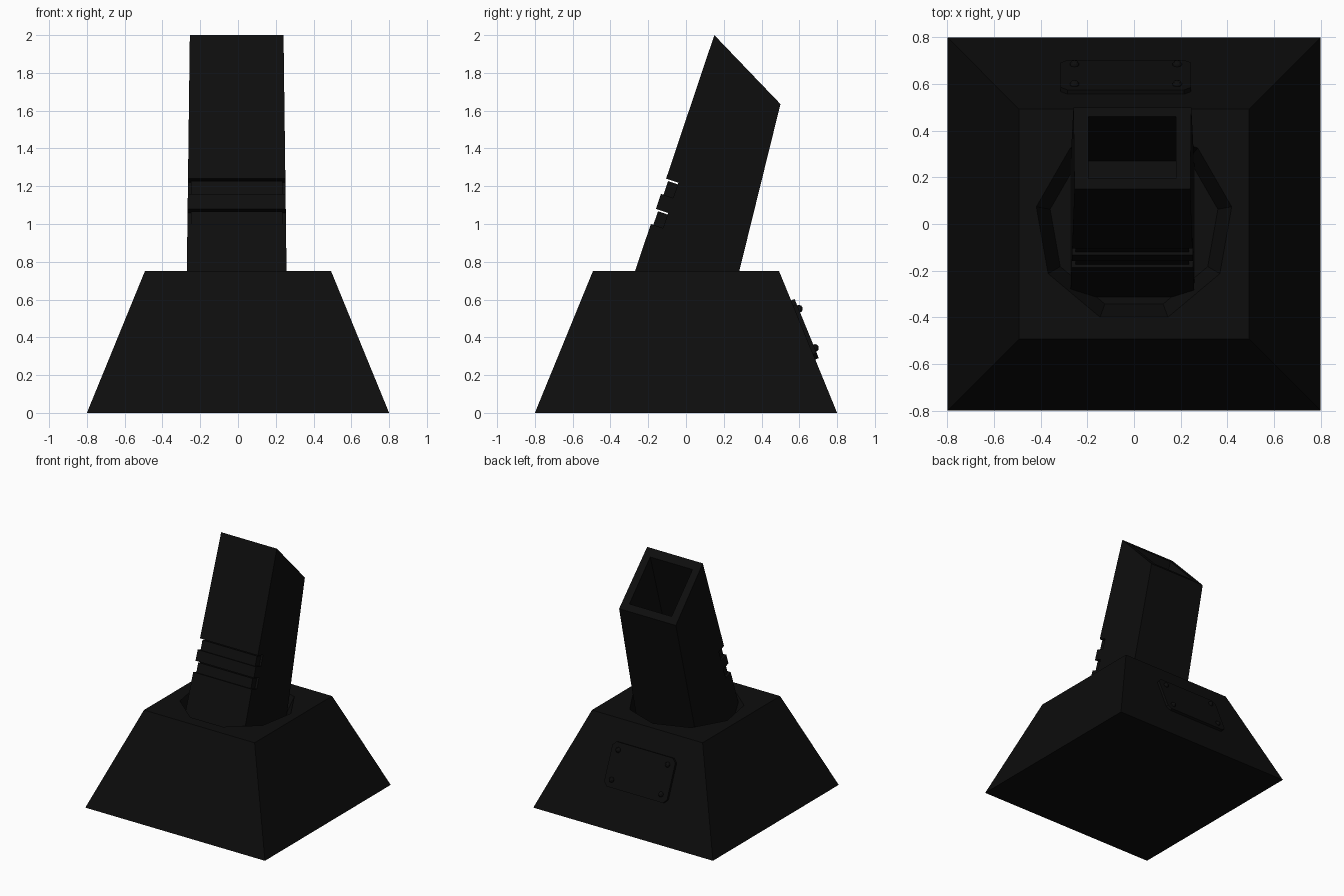
import bpy, bmesh, math
from mathutils import Matrix, Vector

if "Cube" in bpy.data.objects:
    bpy.data.objects.remove(bpy.data.objects["Cube"])

mat = bpy.data.materials.new("near_black")
mat.diffuse_color = (0.004, 0.004, 0.004, 1)
mat.use_nodes = True
mat.node_tree.nodes["Principled BSDF"].inputs["Base Color"].default_value = mat.diffuse_color


def finish(name, bm):
    bmesh.ops.recalc_face_normals(bm, faces=bm.faces[:])
    me = bpy.data.meshes.new(name)
    bm.to_mesh(me)
    bm.free()
    me.materials.append(mat)
    ob = bpy.data.objects.new(name, me)
    bpy.context.collection.objects.link(ob)
    return ob


def box(name, size, place, chamfer=0):
    bm = bmesh.new()
    bmesh.ops.create_cube(bm, size=1, matrix=Matrix.Diagonal((*size, 1)))
    if chamfer:  # clip the corners seen along local y
        edges = [e for e in bm.edges if abs(e.verts[0].co.y - e.verts[1].co.y) > 1e-4]
        bmesh.ops.bevel(bm, geom=edges, offset=chamfer, segments=1, affect='EDGES')
    bm.transform(place)
    return finish(name, bm)


def loft(name, lower, upper):
    bm = bmesh.new()
    a = [bm.verts.new(p) for p in lower]
    b = [bm.verts.new(p) for p in upper]
    n = len(a)
    bm.faces.new(a[::-1])
    bm.faces.new(b)
    for i in range(n):
        bm.faces.new((a[i], a[(i + 1) % n], b[(i + 1) % n], b[i]))
    return finish(name, bm)


def cut(ob, cutter):
    m = ob.modifiers.new("cut", 'BOOLEAN')
    m.operation, m.solver, m.object = 'DIFFERENCE', 'EXACT', cutter
    cutter.hide_render = True
    bpy.context.view_layer.objects.active = ob
    bpy.ops.object.modifier_apply(modifier=m.name)
    bpy.data.objects.remove(cutter)


def square(h, z):
    return [(-h, -h, z), (h, -h, z), (h, h, z), (-h, h, z)]


def ring(n, r, z):
    return [(r * math.cos(math.pi / 2 + math.tau * i / n),
             r * math.sin(math.pi / 2 + math.tau * i / n), z) for i in range(n)]


# Base with a nine-sided socket in its top
base = loft("base", square(0.8, 0), square(0.493, 0.75))
k = 0.06 / 0.13
cut(base, loft("socket_cutter", ring(9, 0.365, 0.62), ring(9, 0.425 + 0.06 * k, 0.75 + 0.13 * k)))

# Leaning column
CX = -0.007


def front_y(z):
    return -0.27 + (z - 0.75) * 0.336


def back_y(z):
    return 0.282 + (z - 0.75) * 0.247


def section(yf, zf, yb, zb):
    wf, wb = (0.264 - 0.0128 * (z - 0.75) for z in (zf, zb))
    return [(CX - wf, yf, zf), (CX + wf, yf, zf), (CX + wb, yb, zb), (CX - wb, yb, zb)]


column = loft("column", section(front_y(0.6), 0.6, back_y(0.6), 0.6),
              section(0.15, 2.0, 0.5, 1.635))


# Deep opening in the slanted top
def opening(dy, dz):
    return [(CX + x, y + dy, z + dz) for x, y, z in
            ((-0.188, 0.195, 1.953), (0.188, 0.195, 1.953),
             (0.188, 0.46, 1.677), (-0.188, 0.46, 1.677))]


cut(column, loft("opening_cutter", opening(-0.19, -0.65), opening(0.06, 0.2)))

# Two front grooves, each with a recessed bar
tilt = Matrix.Rotation(-math.atan2(0.336, 1), 4, 'X')
for i, z in enumerate((1.2, 1.04)):
    place = Matrix.Translation((CX, front_y(z), z)) @ tilt
    cut(column, box("groove_cutter", (0.7, 0.136, 0.085), place))
    box(f"groove_bar_{i + 1}", (0.486, 0.066, 0.077),
        place @ Matrix.Translation((0, 0.047, -0.005)))

# Access plate with bolts on the back slope
slope = Matrix.Translation((-0.035, 0.8 - 0.439 * 0.4093, 0.439)) @ \
    Matrix.Rotation(math.atan2(0.307, 0.75), 4, 'X')
box("back_plate", (0.56, 0.04, 0.338), slope, 0.03)
for sx in (-1, 1):
    for sz in (-1, 1):
        bm = bmesh.new()
        bmesh.ops.create_uvsphere(bm, u_segments=10, v_segments=6, radius=0.021)
        bm.transform(slope @ Matrix.Translation((sx * 0.22, 0.021, sz * 0.112)))
        finish("plate_bolt", bm)
